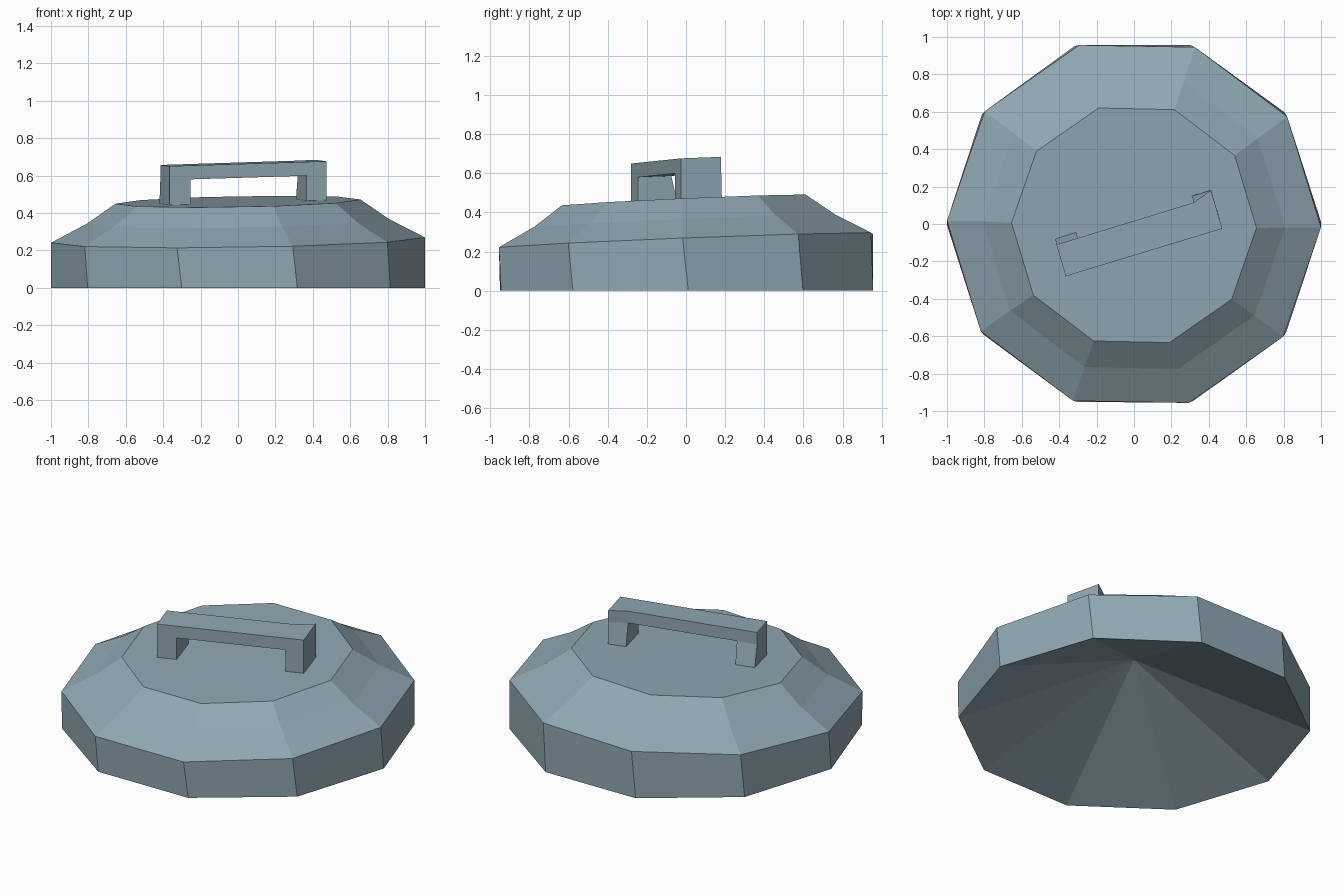
import bpy, bmesh
from math import cos, sin, pi, radians

if "Cube" in bpy.data.objects:
    bpy.data.objects.remove(bpy.data.objects["Cube"])

SIDES = 10

# Blue-grey metal
metal = bpy.data.materials.new("blue_grey_metal")
metal.diffuse_color = (0.28, 0.39, 0.447, 1)
metal.use_nodes = True
metal.node_tree.nodes["Principled BSDF"].inputs["Base Color"].default_value = metal.diffuse_color


def finish(bm, name):
    bmesh.ops.recalc_face_normals(bm, faces=bm.faces[:])
    mesh = bpy.data.meshes.new(name)
    bm.to_mesh(mesh)
    bm.free()
    mesh.materials.append(metal)
    obj = bpy.data.objects.new(name, mesh)
    bpy.context.collection.objects.link(obj)
    return obj


def tilted(x, y, z, sx, sy):
    return z + sx * x + sy * y


# Lid: ten-sided rings (radius, height, x tilt, y tilt, twist in degrees, y shift)
bm = bmesh.new()
rings = []
for r, z, sx, sy, twist, dy in [
    (1.00, 0.0, 0.0, 0.0, 0.5, 0.003),
    (1.00, 0.255, 0.015, 0.039, -1.0, 0.0),
    (0.808, 0.355, 0.016, 0.041, -1.2, -0.002),
    (0.655, 0.461, 0.018, 0.044, -1.2, -0.007),
]:
    ring = []
    for i in range(SIDES):
        a = 2 * pi * i / SIDES + radians(twist)
        x, y = r * cos(a), r * sin(a) + dy
        ring.append(bm.verts.new((x, y, tilted(x, y, z, sx, sy))))
    rings.append(ring)
for low, high in zip(rings, rings[1:]):
    for i in range(SIDES):
        j = (i + 1) % SIDES
        bm.faces.new((low[i], low[j], high[j], high[i]))
bm.faces.new(rings[-1])
# Hollow underside: shallow cone rising to the middle
apex = bm.verts.new((0, 0, 0.42))
for i in range(SIDES):
    bm.faces.new((rings[0][(i + 1) % SIDES], rings[0][i], apex))
finish(bm, "lid")

# Handle: four stations along its length, front and back, at three levels
front = [(-0.365, -0.28), (-0.253, -0.245), (0.367, -0.057), (0.472, -0.025)]
back_low = [(-0.42, -0.08), (-0.31, -0.045), (0.31, 0.15), (0.412, 0.183)]
back_high = [(-0.415, -0.11), (-0.30, -0.075), (0.32, 0.115), (0.412, 0.18)]
levels = [(0.0, back_low), (0.134, back_high), (0.208, back_high)]

bm = bmesh.new()
grid = []
for lift, back in levels:
    grid.append([[bm.verts.new((x, y, tilted(x, y, 0.461, 0.018, 0.044) + lift))
                  for x, y in row] for row in (front, back)])


def quad(*keys):
    bm.faces.new([grid[level][side][k] for level, side, k in keys])


for k in range(3):
    for side in (0, 1):
        for level in ((1,) if k == 1 else (0, 1)):
            quad((level, side, k), (level, side, k + 1),
                 (level + 1, side, k + 1), (level + 1, side, k))
    base = 1 if k == 1 else 0
    for level in (base, 2):
        quad((level, 0, k), (level, 0, k + 1), (level, 1, k + 1), (level, 1, k))
for k in range(4):
    for level in ((0, 1) if k in (0, 3) else (0,)):
        quad((level, 0, k), (level, 1, k), (level + 1, 1, k), (level + 1, 0, k))
finish(bm, "handle")
